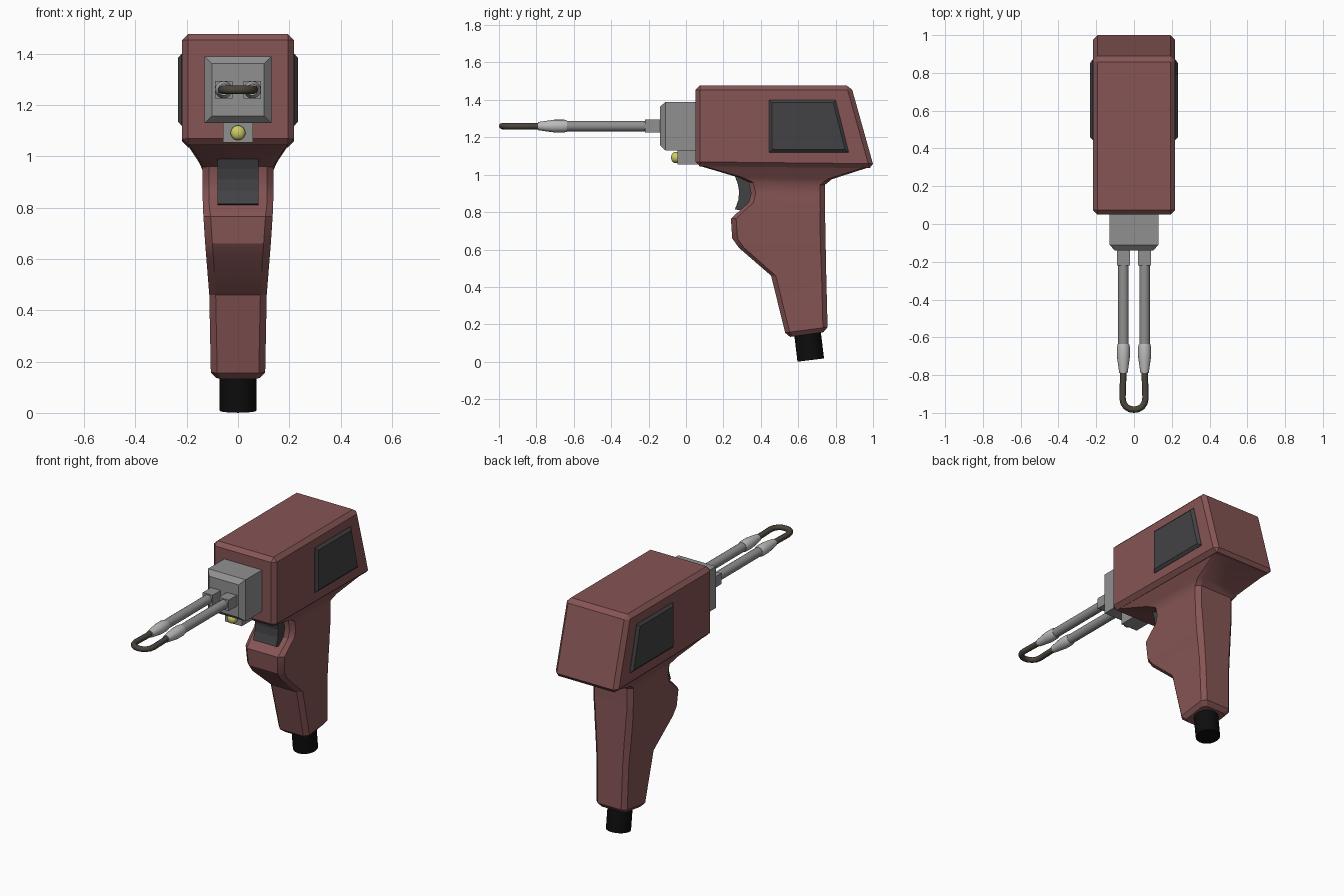
import bpy, bmesh
from math import sin, cos, pi
from mathutils import Vector

if "Cube" in bpy.data.objects:
    bpy.data.objects.remove(bpy.data.objects["Cube"])


def material(name, r, g, b):
    m = bpy.data.materials.new(name)
    m.diffuse_color = (r, g, b, 1)
    m.use_nodes = True
    m.node_tree.nodes["Principled BSDF"].inputs["Base Color"].default_value = m.diffuse_color
    return m


RED = material("red_plastic", .24, .09, .09)
METAL = material("metal", .28, .28, .28)
LIGHT = material("light_metal", .5, .5, .5)
DARK = material("dark_plastic", .055, .055, .06)
BLACK = material("black_rubber", .004, .004, .004)
YELLOW = material("yellow_lens", .6, .6, .13)
WIRE = material("wire", .07, .06, .045)


def loft(name, rings, mat, smooth=None, bevel=0):
    """Skin a list of equal-length rings and cap both ends."""
    bm = bmesh.new()
    vs = [[bm.verts.new(p) for p in ring] for ring in rings]
    n = len(vs[0])
    for a, b in zip(vs, vs[1:]):
        for i in range(n):
            j = (i + 1) % n
            bm.faces.new((a[i], a[j], b[j], b[i]))
    bm.faces.new(vs[0])
    bm.faces.new(vs[-1])
    bmesh.ops.recalc_face_normals(bm, faces=bm.faces)
    me = bpy.data.meshes.new(name)
    bm.to_mesh(me)
    bm.free()
    me.materials.append(mat)
    ob = bpy.data.objects.new(name, me)
    bpy.context.collection.objects.link(ob)
    if smooth:
        bpy.ops.object.select_all(action='DESELECT')
        ob.select_set(True)
        bpy.context.view_layer.objects.active = ob
        bpy.ops.object.shade_smooth_by_angle(angle=smooth)
    if bevel:
        mod = ob.modifiers.new("bevel", 'BEVEL')
        mod.width, mod.segments = bevel, 1
    return ob


def prism(name, profile, hw, mat, bevel=0):
    """Extrude a (y, z) profile across x."""
    return loft(name, [[(x, y, z) for y, z in profile] for x in (-hw, hw)], mat, bevel=bevel)


def rect_y(y, cx, cz, hx, hz):
    return [(cx - hx, y, cz - hz), (cx + hx, y, cz - hz),
            (cx + hx, y, cz + hz), (cx - hx, y, cz + hz)]


def turned(name, start, axis, profile, mat, n=16):
    """Turn (distance, radius) pairs around an axis lying in the yz plane."""
    axis = Vector(axis).normalized()
    u = Vector((1, 0, 0))
    v = axis.cross(u)
    rings = [[Vector(start) + axis * d + (u * cos(2 * pi * i / n) + v * sin(2 * pi * i / n)) * r
              for i in range(n)] for d, r in profile]
    return loft(name, rings, mat, smooth=.7)


# Main housing
prism("housing", [(.05, 1.478), (.882, 1.478), (1.006, 1.035), (.05, 1.045)], .218, RED, .024)

# Neck and grip: rows of front y, z, back y, z, half width, corner chamfer
rows = [(.07, 1.048, .985, 1.042, .195, .02), (.275, .987, .78, .976, .152, .025),
        (.335, .96, .742, .945, .138, .025), (.348, .90, .742, .89, .138, .025),
        (.335, .85, .742, .85, .138, .025), (.285, .807, .743, .81, .137, .025),
        (.24, .765, .744, .77, .135, .028), (.247, .66, .746, .66, .128, .028),
        (.282, .61, .747, .61, .124, .028), (.455, .46, .75, .46, .112, .025),
        (.53, .155, .757, .185, .106, .025), (.556, .133, .735, .158, .085, .02)]


def grip_ring(yf, zf, yb, zb, w, c):
    pts = [(w - c, yf), (w, yf + c), (w, yb - c), (w - c, yb)]
    pts += [(-x, y) for x, y in reversed(pts)]
    return [(x, y, zf + (zb - zf) * (y - yf) / (yb - yf)) for x, y in pts]


loft("grip", [grip_ring(*r) for r in rows], RED, smooth=.5)

# Concave trigger
prism("trigger", [(.262, .99), (.277, .95), (.284, .91), (.28, .865), (.262, .815),
                  (.285, .81), (.37, .83), (.37, .99)], .08, DARK)

# Raised side panels
outer = [(.445, 1.40), (.80, 1.40), (.87, 1.12), (.445, 1.12)]
inner = [(.46, 1.385), (.787, 1.385), (.85, 1.135), (.46, 1.135)]
for s, side in ((-1, "left"), (1, "right")):
    loft(side + "_panel", [[(s * x, y, z) for y, z in prof] for x, prof in
                           ((.205, outer), (.22, outer), (.234, inner))], DARK)

# Front nose block and lamp bracket
loft("nose_block", [rect_y(.07, 0, 1.26, .13, .13), rect_y(-.11, 0, 1.26, .13, .13),
                    rect_y(-.14, 0, 1.26, .102, .102)], METAL)
loft("lamp_bracket", [rect_y(.07, 0, 1.095, .058, .04), rect_y(-.045, 0, 1.095, .058, .04)], METAL)
turned("lamp", (0, -.035, 1.092), (0, -1, 0),
       [(0, .029), (.027, .029), (.036, .025), (.042, .016), (.045, .005)], YELLOW)

# Twin electrode arms
for s, side in ((-1, "left"), (1, "right")):
    x = s * .056
    loft(side + "_socket", [rect_y(y, x, 1.26, .034, .034) for y in (-.13, -.22)], METAL)
    turned(side + "_rod", (x, -.21, 1.26), (0, -1, 0), [(0, .028), (.45, .028)], METAL)
    turned(side + "_ferrule", (x, -.635, 1.26), (0, -1, 0),
           [(0, .030), (.015, .034), (.07, .034), (.155, .022)], LIGHT)

# Bent wire tip
half = [(.056, -.77), (.061, -.92), (.056, -.948), (.042, -.968), (.022, -.98)]
path = half + [(0, -.983)] + [(-x, y) for x, y in reversed(half)]
cu = bpy.data.curves.new("wire_tip", 'CURVE')
cu.dimensions = '3D'
cu.bevel_depth, cu.bevel_resolution, cu.use_fill_caps = .017, 2, True
sp = cu.splines.new('POLY')
sp.points.add(len(path) - 1)
for p, (x, y) in zip(sp.points, path):
    p.co = (x, y, 1.26, 1)
cu.materials.append(WIRE)
bpy.context.collection.objects.link(bpy.data.objects.new("wire_tip", cu))

# Cord strain relief
turned("cord_sleeve", (0, .667, .009), (0, -.12, 1), [(0, .0715), (.19, .0715)], BLACK, 20)
